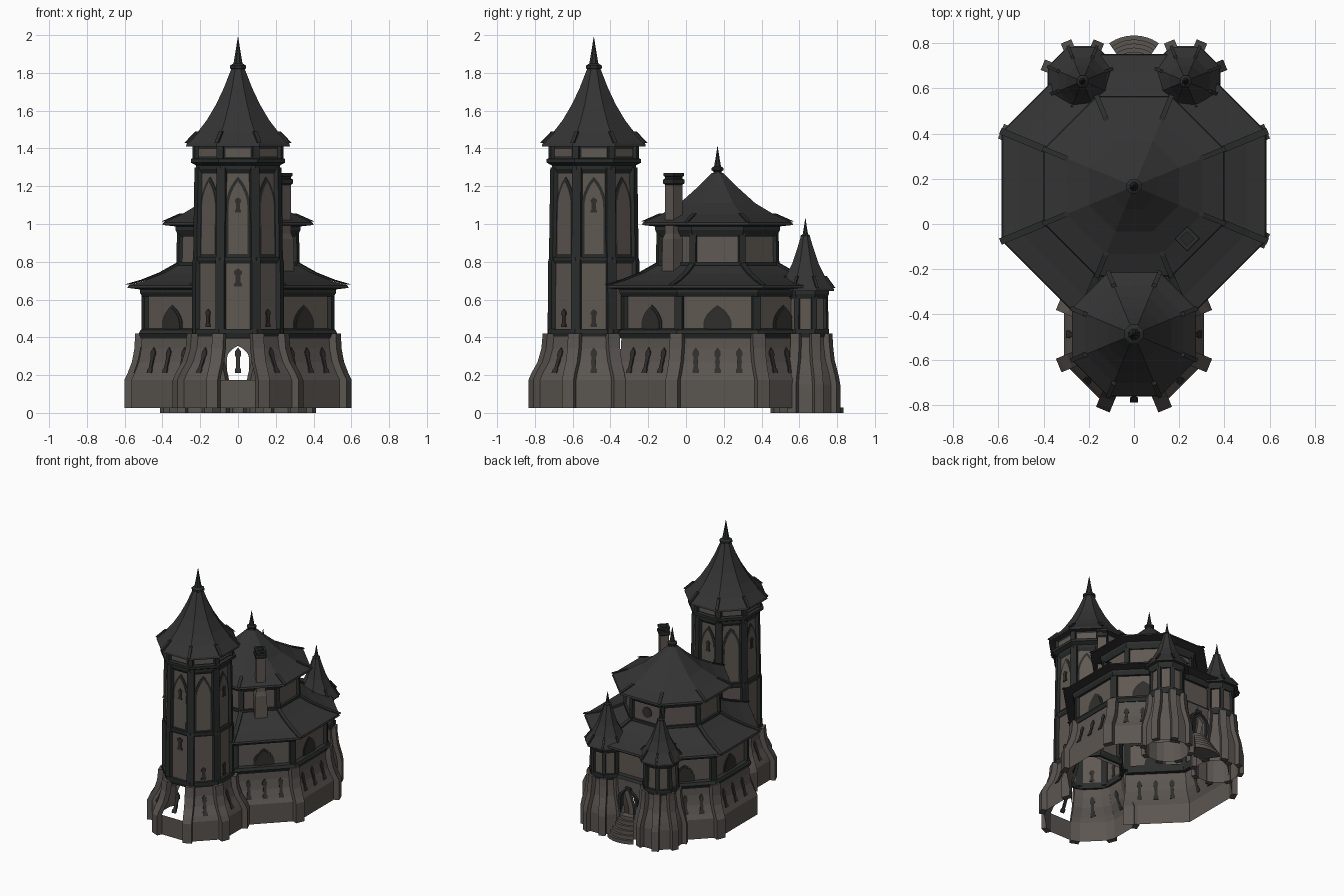
import bpy, bmesh, math
from mathutils import Vector

if "Cube" in bpy.data.objects:
    bpy.data.objects.remove(bpy.data.objects["Cube"])

def material(name, r, g, b):
    m = bpy.data.materials.new(name)
    m.diffuse_color = (r, g, b, 1)
    m.use_nodes = True
    m.node_tree.nodes["Principled BSDF"].inputs["Base Color"].default_value = m.diffuse_color
    return m

WALL = material("warm_stone", 0.115, 0.098, 0.085)
BASE = material("base_stone", 0.105, 0.092, 0.082)
ROOF = material("roof_slate", 0.034, 0.034, 0.034)
TRIM = material("dark_trim", 0.024, 0.026, 0.026)
GLASS = material("dark_window", 0.03, 0.028, 0.025)
C8 = math.cos(math.pi / 8)

def finish(name, bm, mat, recalc=True):
    if recalc:
        bmesh.ops.recalc_face_normals(bm, faces=bm.faces[:])
    me = bpy.data.meshes.new(name)
    bm.to_mesh(me)
    bm.free()
    me.materials.append(mat)
    ob = bpy.data.objects.new(name, me)
    bpy.context.collection.objects.link(ob)
    return ob

def shell(name, c, prof, mat, skip=None, closed=False, n=8, rot=0.0):
    """Polygonal tube; prof = (apothem, z). Facet k faces angle 360/n*k."""
    bm = bmesh.new()
    rings = []
    for a, z in prof:
        r = a / math.cos(math.pi / n)
        rings.append([bm.verts.new((c[0] + r * math.cos(rot + math.tau * (k - .5) / n),
                                    c[1] + r * math.sin(rot + math.tau * (k - .5) / n), z))
                      for k in range(n)])
    m = len(prof)
    for i in range(m if closed else m - 1):
        lo, hi = rings[i], rings[(i + 1) % m]
        zm = (prof[i][1] + prof[(i + 1) % m][1]) / 2
        for k in range(n):
            if skip and skip(k, zm):
                continue
            bm.faces.new((lo[k], lo[(k + 1) % n], hi[(k + 1) % n], hi[k]))
    return finish(name, bm, mat, False)

def band(name, c, a, z0, z1, d=0.02, mat=TRIM):
    """Moulding ring with a bevelled underside."""
    shell(name, c, [(a - .01, z0), (a + d * .5, z0), (a + d, (z0 + z1) / 2), (a + d, z1), (a - .01, z1)],
          mat, closed=True)

def ribs(name, c, prof, w, d, mat, ks=range(8), inset=0.015):
    """Bars that follow a profile up the corners of an octagon."""
    bm = bmesh.new()
    for k in ks:
        t = math.pi / 4 * (k + .5)
        u, v = Vector((math.cos(t), math.sin(t), 0)), Vector((-math.sin(t), math.cos(t), 0))
        prev = None
        for a, z in prof:
            r = a / C8
            q = [bm.verts.new(Vector((c[0], c[1], z + dz)) + u * (r + o) + v * s) for o, s, dz in
                 ((-inset, -w / 2, 0), (d, -w / 2, 0), (d, w / 2, 0), (-inset, w / 2, 0))]
            if prev:
                for i in range(4):
                    bm.faces.new((prev[i], prev[(i + 1) % 4], q[(i + 1) % 4], q[i]))
            else:
                bm.faces.new(q)
            prev = q
        bm.faces.new(prev)
    finish(name, bm, mat)

def hips(name, c, prof, w, h=0.012):
    """Raised hip bars lying on roof corners."""
    ribs(name, c, [(a, z + h * .5) for a, z in prof], w, h, TRIM, inset=h)

def apothem(prof, z):
    for (a0, z0), (a1, z1) in zip(prof, prof[1:]):
        if z0 <= z <= z1 and z1 > z0:
            return a0 + (a1 - a0) * (z - z0) / (z1 - z0)
    return prof[-1][0]

def arch(hw, z0, zs, zt):
    """Pointed arch as (half width, height) levels."""
    return [(hw, z0), (hw, (z0 + zs) / 2), (hw, zs)] + \
           [(max(hw * math.cos(t * math.pi / 10) ** .8, .001), zs + (zt - zs) * t / 5) for t in range(1, 6)]

LANCET = [(.017, 0), (.017, .02), (.011, .028), (.011, .085), (.017, .095), (.016, .115), (.001, .135)]

def plates(name, c, prof, ks, levels, mat, offs=(0,), th=0.006):
    """Thin panels laid on facets, following the wall profile."""
    bm = bmesh.new()
    for k in ks:
        t = math.pi / 4 * k
        u, v = Vector((math.cos(t), math.sin(t), 0)), Vector((-math.sin(t), math.cos(t), 0))
        for o in offs:
            prev = None
            for hw, z in levels:
                a = apothem(prof, z)
                q = [bm.verts.new(Vector((c[0], c[1], z)) + u * (a + e) + v * (o + s)) for e, s in
                     ((-.004, -hw), (th, -hw), (th, hw), (-.004, hw))]
                if prev:
                    for i in range(4):
                        bm.faces.new((prev[i], prev[(i + 1) % 4], q[(i + 1) % 4], q[i]))
                else:
                    bm.faces.new(q)
                prev = q
            bm.faces.new(prev)
    finish(name, bm, mat)

def up(levels, z):
    return [(h, y + z) for h, y in levels]

def finial(name, c, z0, z1, r):
    h = z1 - z0
    shell(name, c, [(r, z0), (r * .8, z0 + h * .12), (r * 1.25, z0 + h * .17), (r * 1.25, z0 + h * .24),
                    (r * .7, z0 + h * .3), (r * .4, z0 + h * .6), (.001, z1)], TRIM)

# ---- hall ----
H = (0, 0.167)
hb = [(.565, .025), (.565, .175), (.548, .21), (.525, .27), (.512, .34), (.508, .42)]
hw = [(.49, .42), (.49, .65)]
shell("hall_base", H, hb, BASE, skip=lambda k, z: k in (2, 6))
shell("hall_wall", H, hw, WALL)
ribs("hall_buttresses", H, hb, .07, .025, BASE, (0, 2, 3, 7, 1))
ribs("hall_corner_posts", H, hw, .045, .014, TRIM)
shell("hall_band", H, [(.48, .395), (.515, .395), (.525, .42), (.515, .44), (.48, .45)], TRIM,
      skip=lambda k, z: k == 6, closed=True)
band("hall_cornice", H, .495, .615, .66, .025)
sides = (0, 1, 3, 4, 5, 7)
plates("hall_lancets", H, hb, sides, up(LANCET, .21), GLASS, (-.115, 0, .115))
plates("hall_arch_frames", H, hw, sides, arch(.075, .445, .47, .57), TRIM, th=.005)
plates("hall_arch_windows", H, hw, sides, arch(.06, .445, .47, .555), GLASS, th=.009)
hr = [(.49, .65), (.585, .662), (.58, .675), (.5, .698), (.4, .738), (.29, .80)]
shell("hall_lower_roof", H, hr, ROOF)
hips("hall_lower_hips", H, hr[2:], .03)

# upper drum and roof of the hall
dw = [(.31, .76), (.305, .96)]
shell("drum_wall", H, dw, WALL)
ribs("drum_corner_posts", H, dw, .035, .012, TRIM)
band("drum_foot", H, .31, .765, .80, .015)
band("drum_cornice", H, .30, .935, 1.0, .03)
plates("drum_round_window", H, dw, (2,), [(max(.04 * math.sin(math.pi * i / 8), .002),
       .87 - .04 * math.cos(math.pi * i / 8)) for i in range(9)], GLASS)
ur = [(.31, .985), (.4, .995), (.395, 1.008), (.3, 1.05), (.2, 1.11), (.1, 1.20), (.04, 1.26), (.03, 1.27)]
shell("hall_upper_roof", H, ur, ROOF)
hips("hall_upper_hips", H, ur[2:4], .022, .009)
finial("hall_finial", H, 1.26, 1.41, .026)

# ---- great tower ----
T = (0, -0.488)
tb = [(.31, .025), (.31, .175), (.295, .21), (.262, .27), (.242, .34), (.235, .42)]
tw = [(.222, .42), (.22, .80), (.215, .82), (.208, 1.30)]
shell("tower_base", T, tb, BASE, skip=lambda k, z: k in (1, 2, 3) or (k == 6 and z > .19))
shell("tower_wall", T, tw, WALL)
ribs("tower_buttresses", T, tb, .065, .025, BASE, (0, 3, 4, 5, 6, 7))
ribs("tower_corner_posts", T, tw, .05, .014, TRIM)
band("tower_band_low", T, .228, .40, .445, .014)
band("tower_band_mid", T, .215, .79, .825, .018)
plates("tower_base_lancets", T, tb, (0, 4, 5, 6, 7), up(LANCET, .21), GLASS)
plates("tower_low_lancets", T, tw, (0, 4, 5, 7), [(h, .455 + z * .7) for h, z in LANCET], GLASS)
plates("tower_front_lancet", T, tw, (6,), [(h * 1.3, .67 + z * .7) for h, z in LANCET], GLASS)
plates("tower_arch_frames", T, tw, range(8), arch(.064, .826, 1.10, 1.25), TRIM, th=.004)
plates("tower_arch_panels", T, tw, range(8), arch(.05, .84, 1.09, 1.225), WALL, th=.008)
plates("tower_high_windows", T, tw, (0, 2, 4, 6), [(h, 1.06 + z * .6) for h, z in LANCET], GLASS, th=.014)
shell("tower_corbel", T, [(.205, 1.26), (.222, 1.29), (.222, 1.31), (.25, 1.325), (.25, 1.345), (.20, 1.35)], TRIM)
tl = [(.222, 1.34), (.222, 1.425)]
shell("tower_lantern", T, tl, TRIM)
plates("tower_lantern_panels", T, tl, range(8), [(.066, 1.355), (.066, 1.40)], WALL)
ribs("tower_lantern_posts", T, tl, .035, .012, TRIM)
tr = [(.21, 1.42), (.275, 1.41), (.272, 1.425), (.215, 1.485), (.165, 1.55), (.115, 1.635), (.075, 1.72), (.036, 1.82)]
shell("tower_roof", T, tr, ROOF)
hips("tower_eave_hips", T, tr[2:4], .02, .009)
finial("tower_finial", T, 1.79, 1.99, .034)

# ---- pair of entrance turrets ----
ub = [(.155, 0), (.155, .15), (.146, .2), (.125, .28), (.116, .36), (.114, .42)]
uw = [(.108, .42), (.105, .65)]
uroof = [(.10, .65), (.152, .645), (.15, .658), (.105, .72), (.07, .79), (.04, .88), (.022, .94)]
for s, side in ((-1, "left"), (1, "right")):
    c = (s * .228, .632)
    shell(side + "_turret_base", c, ub, BASE)
    ribs(side + "_turret_buttresses", c, ub, .05, .022, BASE)
    shell(side + "_turret_wall", c, uw, WALL)
    ribs(side + "_turret_posts", c, uw, .028, .01, TRIM)
    band(side + "_turret_band", c, .112, .40, .445, .012)
    band(side + "_turret_cornice", c, .105, .605, .655, .02)
    shell(side + "_turret_roof", c, uroof, ROOF)
    hips(side + "_turret_hips", c, uroof[2:4], .014, .007)
    finial(side + "_turret_finial", c, .91, 1.03, .02)

# ---- entrance wall with open arch, and its frame ----
def arched_strip(name, levels, outer, y, th, mat, top):
    bm = bmesh.new()
    for s in (-1, 1):
        prev = None
        for w, z in levels + ([(.0, top)] if top else []):
            q = [bm.verts.new((s * w, y, z)), bm.verts.new((s * outer(w, z), y, z))]
            if prev:
                bm.faces.new((prev[0], prev[1], q[1], q[0]))
            prev = q
    ob = finish(name, bm, mat)
    sol = ob.modifiers.new("thickness", 'SOLIDIFY')
    sol.thickness, sol.offset = th, 0

door = arch(.058, .165, .29, .355)
arched_strip("entrance_wall", door, lambda w, z: .215, .685, .02, BASE, .42)
arched_strip("entrance_frame", door, lambda w, z: w + .022, .70, .03, TRIM, .375)

# fan of entrance steps
for i in range(6):
    bm = bmesh.new()
    r, z = .192 - .018 * i, .028 * (i + 1)
    ang = [math.radians(55 + 70 * j / 8) for j in range(9)]
    pts = [(r * math.cos(t), .642 + r * math.sin(t)) for t in ang] + \
          [(.05 * math.cos(t), .642 + .05 * math.sin(t)) for t in reversed(ang)]
    f = bm.faces.new([bm.verts.new((x, y, z - .028)) for x, y in pts])
    ext = bmesh.ops.extrude_face_region(bm, geom=[f])
    bmesh.ops.translate(bm, vec=(0, 0, .028),
                        verts=[g for g in ext["geom"] if isinstance(g, bmesh.types.BMVert)])
    finish("entrance_step", bm, BASE)

# ---- chimney ----
K = (0.235, -0.065)
shell("chimney_stack", K, [(.045, .70), (.042, .92), (.033, .95), (.032, 1.22)], WALL, n=4, rot=math.pi / 4)
shell("chimney_cap", K, [(.03, 1.205), (.04, 1.215), (.04, 1.235), (.033, 1.24), (.033, 1.25), (.038, 1.255),
                         (.038, 1.27), (.022, 1.27), (.022, 1.205)], TRIM, closed=True, n=4, rot=math.pi / 4)
